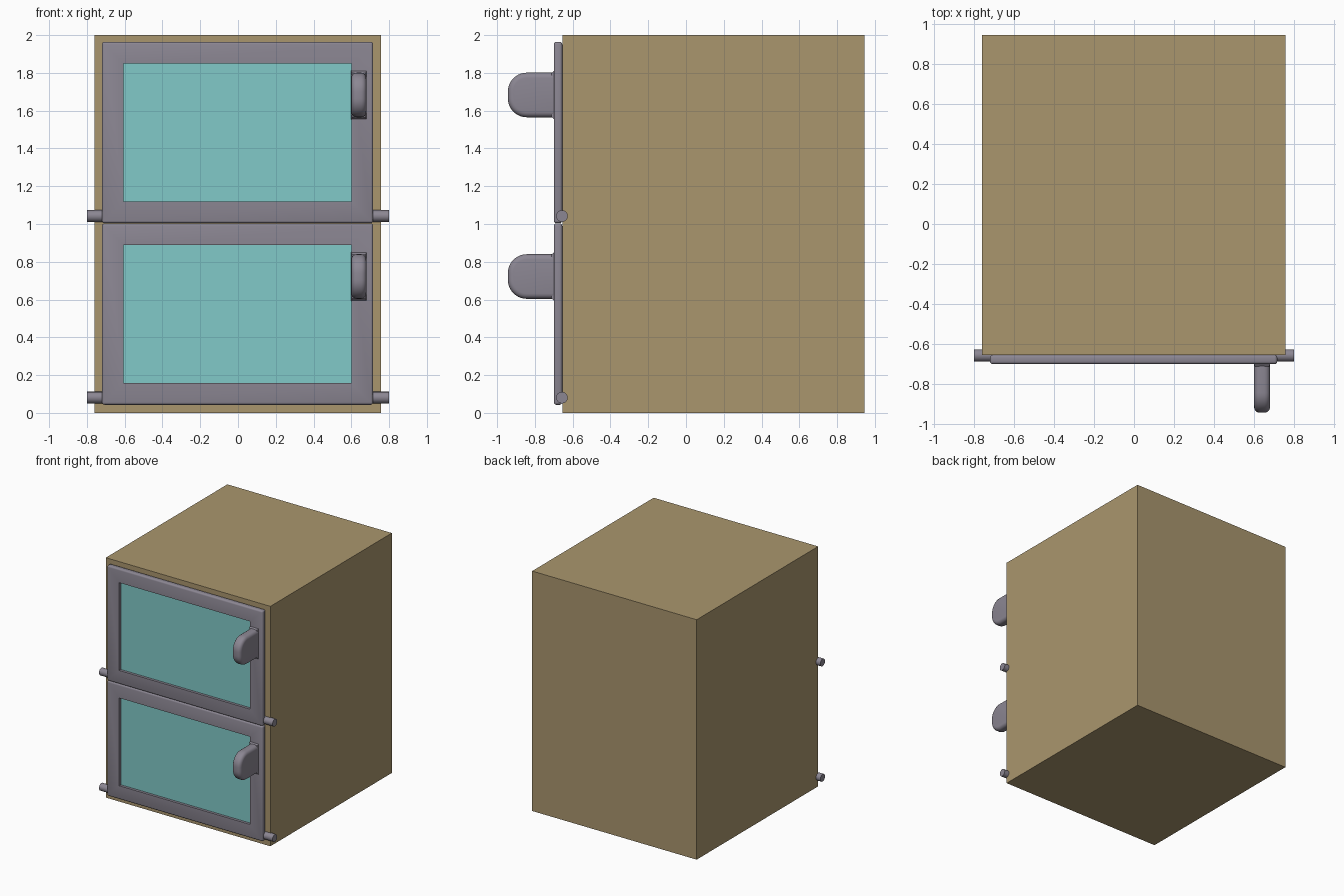
import bpy, bmesh, math
from mathutils import Matrix, Vector

if "Cube" in bpy.data.objects:
    bpy.data.objects.remove(bpy.data.objects["Cube"])


def material(name, rgb):
    m = bpy.data.materials.new(name)
    m.use_nodes = True
    m.diffuse_color = (*rgb, 1)
    m.node_tree.nodes["Principled BSDF"].inputs["Base Color"].default_value = (*rgb, 1)
    return m


TAN = material("tan cabinet", (0.40, 0.305, 0.155))
GREY = material("grey metal", (0.26, 0.24, 0.29))
GLASS = material("turquoise glass", (0.22, 0.59, 0.58))


def finish(bm, name, mats, smooth=True):
    bmesh.ops.recalc_face_normals(bm, faces=bm.faces)
    mesh = bpy.data.meshes.new(name)
    bm.to_mesh(mesh)
    bm.free()
    for m in mats:
        mesh.materials.append(m)
    ob = bpy.data.objects.new(name, mesh)
    bpy.context.collection.objects.link(ob)
    if smooth:
        bpy.ops.object.select_all(action="DESELECT")
        ob.select_set(True)
        bpy.context.view_layer.objects.active = ob
        bpy.ops.object.shade_smooth_by_angle(angle=math.radians(40))
    return ob


def box(lo, hi):
    bm = bmesh.new()
    lo, hi = Vector(lo), Vector(hi)
    bmesh.ops.create_cube(bm, size=1, matrix=Matrix.Translation((lo + hi) / 2)
                          @ Matrix.Diagonal((*(hi - lo), 1)))
    return bm


def door(name, z):
    # Rounded slab with a recessed glass pane
    bm = box((-0.72, -0.70, z), (0.716, -0.655, z + 0.96))
    bmesh.ops.bevel(bm, geom=bm.edges[:], offset=0.013, segments=3,
                    profile=0.5, affect="EDGES")
    bm.normal_update()
    front = min(bm.faces, key=lambda f: f.calc_center_median().y)
    bmesh.ops.inset_region(bm, faces=[front], thickness=0.143)
    pane = bmesh.ops.extrude_face_region(bm, geom=[front])["geom"]
    bm.faces.remove(front)
    for g in pane:
        if isinstance(g, bmesh.types.BMVert):
            g.co.y += 0.022
        elif isinstance(g, bmesh.types.BMFace):
            g.material_index = 1
    finish(bm, name, [GREY, GLASS])


def handle(name, z):
    # D-shaped grip with a rounded rim
    half, radius, tip, root, x = 0.118, 0.1, -0.943, -0.69, 0.64
    outline = [(root, half)]
    for sign in (1, -1):
        arc = [math.radians(a) for a in range(0, 91, 9)]
        side = [(tip + radius - radius * math.sin(a),
                 sign * (half - radius + radius * math.cos(a))) for a in arc]
        outline += side if sign > 0 else side[::-1]
    outline.append((root, -half))
    bm = bmesh.new()
    base = bm.faces.new([bm.verts.new((x - 0.04, y, z + dz)) for y, dz in outline])
    ext = bmesh.ops.extrude_face_region(bm, geom=[base])["geom"]
    for g in ext:
        if isinstance(g, bmesh.types.BMVert):
            g.co.x += 0.08
    bm.normal_update()
    rim = [e for e in bm.edges
           if abs(e.verts[0].co.x - e.verts[1].co.x) < 0.001
           and min(v.co.y for v in e.verts) < root - 0.001]
    bmesh.ops.bevel(bm, geom=rim, offset=0.028, segments=4, profile=0.5, affect="EDGES")
    finish(bm, name, [GREY])
    # Flared foot where the grip meets the door
    foot = box((x - 0.042, -0.712, z - 0.13), (x + 0.042, -0.695, z + 0.13))
    for v in foot.verts:
        if v.co.y < -0.7:
            v.co.x = x + (v.co.x - x) * 0.85
            v.co.z = z + (v.co.z - z) * 0.9
    finish(foot, name + "_foot", [GREY])


def hinge(name, z):
    # Round bar sticking out on both sides
    bm = bmesh.new()
    bmesh.ops.create_cone(bm, cap_ends=True, segments=16, radius1=0.031, radius2=0.031,
                          depth=1.6, matrix=Matrix.Translation((0, -0.657, z))
                          @ Matrix.Rotation(math.pi / 2, 4, "Y"))
    finish(bm, name, [GREY])


finish(box((-0.76, -0.655, 0), (0.757, 0.945, 2)), "cabinet", [TAN], smooth=False)
for level, z in (("lower", 0.043), ("upper", 1.004)):
    door(level + "_door", z)
    handle(level + "_handle", z + 0.679)
    hinge(level + "_hinge_bar", z + 0.038)
